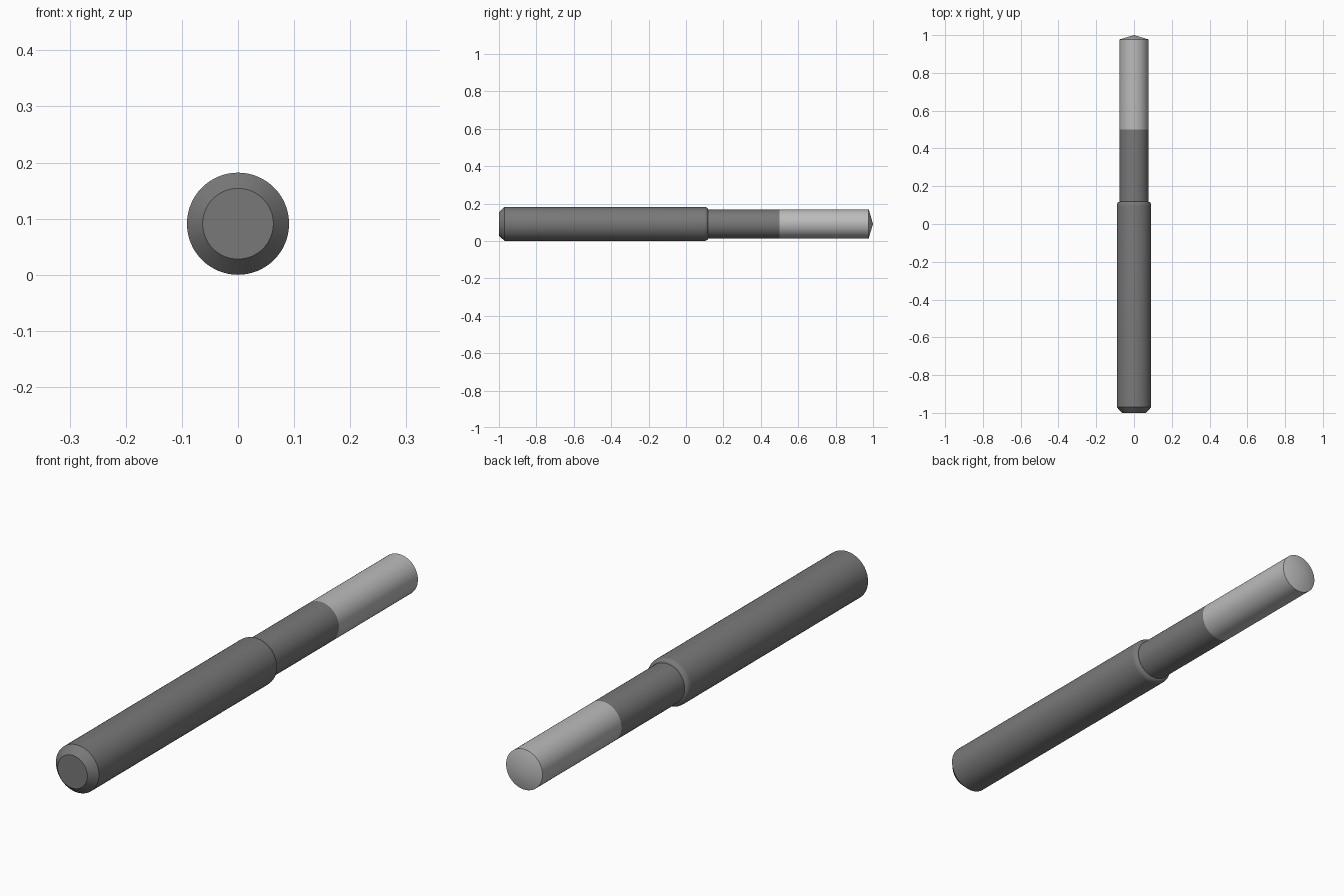
import bpy, bmesh, math

if "Cube" in bpy.data.objects:
    bpy.data.objects.remove(bpy.data.objects["Cube"])

AXIS_Z = 0.091
SIDES = 64


def grey(name, value):
    mat = bpy.data.materials.new(name)
    mat.diffuse_color = (value, value, value, 1)
    mat.use_nodes = True
    mat.node_tree.nodes["Principled BSDF"].inputs["Base Color"].default_value = mat.diffuse_color
    return mat


def lathe(name, profile, mat):
    """Revolve (radius, y) points around the long axis; radius 0 closes an end."""
    bm = bmesh.new()
    rings = []
    for r, y in profile:
        count = SIDES if r > 0 else 1
        rings.append([bm.verts.new((r * math.cos(2 * math.pi * i / SIDES), y,
                                    r * math.sin(2 * math.pi * i / SIDES)))
                      for i in range(count)])
    for a, b in zip(rings, rings[1:]):
        for i in range(SIDES):
            j = (i + 1) % SIDES
            if len(a) == 1:
                bm.faces.new((a[0], b[i], b[j]))
            elif len(b) == 1:
                bm.faces.new((a[i], b[0], a[j]))
            else:
                bm.faces.new((a[i], b[i], b[j], a[j]))
    # flip so the normals face away from the axis
    bm.normal_update()
    face = max(bm.faces, key=lambda f: f.calc_area())
    c = face.calc_center_median()
    if face.normal.x * c.x + face.normal.z * c.z < 0:
        bmesh.ops.reverse_faces(bm, faces=bm.faces[:])
    mesh = bpy.data.meshes.new(name)
    bm.to_mesh(mesh)
    bm.free()
    mesh.materials.append(mat)
    obj = bpy.data.objects.new(name, mesh)
    bpy.context.collection.objects.link(obj)
    obj.location.z = AXIS_Z
    bpy.ops.object.select_all(action='DESELECT')
    obj.select_set(True)
    bpy.context.view_layer.objects.active = obj
    bpy.ops.object.shade_smooth_by_angle(angle=math.radians(30))
    return obj


dark = grey("dark_grey", 0.19)
light = grey("light_grey", 0.5)

# rounded shoulder between the thick shank and the thin neck
shoulder = [(0.077 + 0.014 * math.cos(t), 0.097 + 0.021 * math.sin(t))
            for t in (math.pi / 2 * k / 6 for k in range(7))]

# shank with chamfered end, shoulder and neck
lathe("shank", [(0, -1), (0.063, -1), (0.091, -0.97)] + shoulder + [(0.077, 0.5)], dark)

# light cylindrical end with a shallow cone point
lathe("tip", [(0.077, 0.5), (0.077, 0.977), (0, 1)], light)
